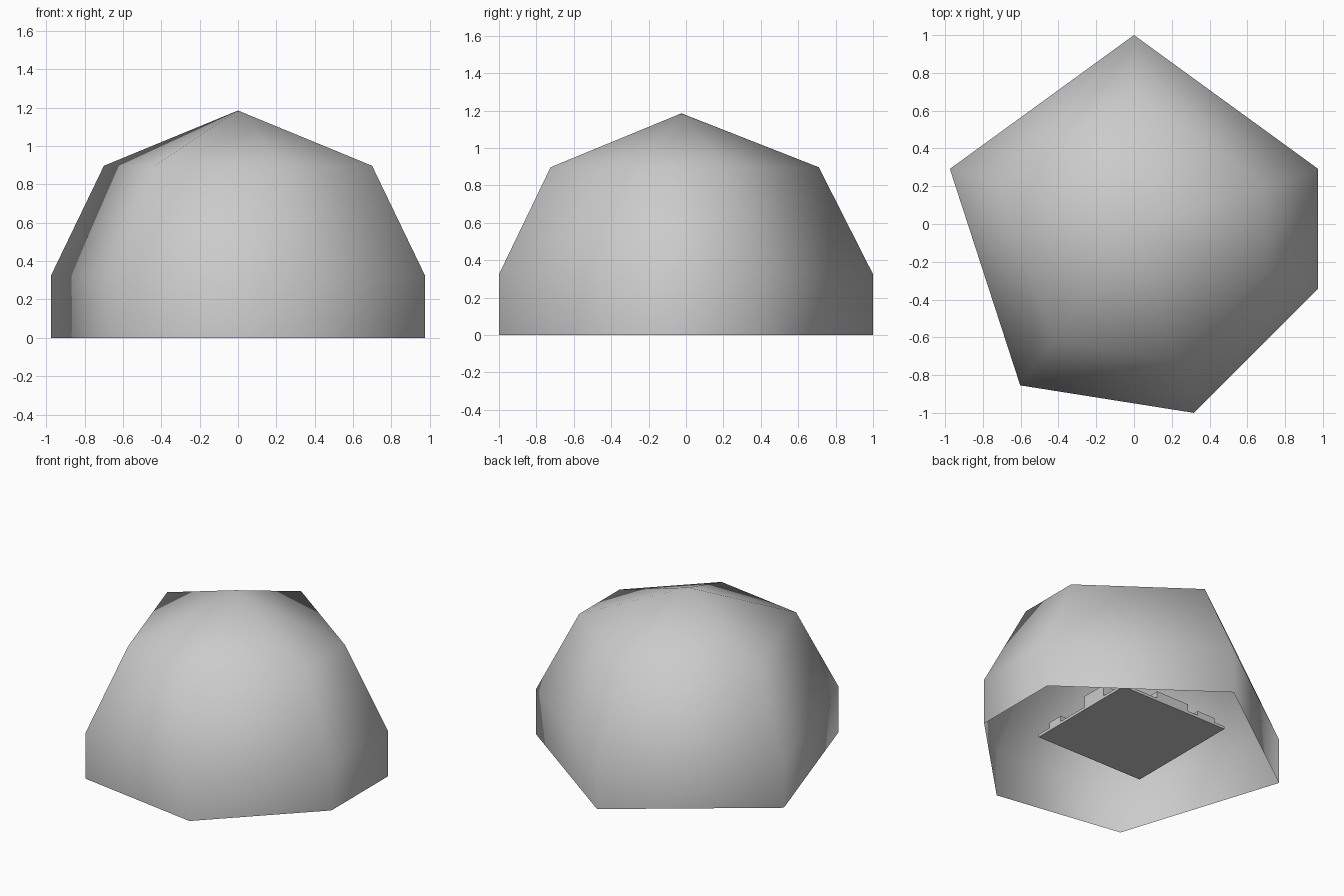
import bpy
import bmesh
from math import sin, cos, radians

cube = bpy.data.objects.get("Cube")
if cube:
    bpy.data.objects.remove(cube, do_unlink=True)

CENTRE_Y = -0.025


def make_material(name, value):
    mat = bpy.data.materials.new(name)
    mat.use_nodes = True
    colour = (value, value, value, 1)
    mat.diffuse_color = colour
    mat.node_tree.nodes["Principled BSDF"].inputs["Base Color"].default_value = colour
    return mat


grey = make_material("light grey", 0.6)


def finish(bm, name, smooth=False):
    bmesh.ops.recalc_face_normals(bm, faces=bm.faces)
    mesh = bpy.data.meshes.new(name)
    bm.to_mesh(mesh)
    bm.free()
    mesh.materials.append(grey)
    for poly in mesh.polygons:
        poly.use_smooth = smooth
    obj = bpy.data.objects.new(name, mesh)
    bpy.context.collection.objects.link(obj)
    return obj


def box(name, low, high):
    bm = bmesh.new()
    bmesh.ops.create_cube(bm, size=1)
    for v in bm.verts:
        v.co = [(a + b) / 2 + c * (b - a) for a, b, c in zip(low, high, v.co)]
    return finish(bm, name)


# Open six-sided dome: pentagon corners with one corner split in two
angles = [radians(a) for a in (90, 162, 234, 288, 342, 378)]
profile = [(1.025, 0), (1.025, 0.325), (0.735, 0.897)]
bm = bmesh.new()
rings = [[bm.verts.new((r * cos(a), CENTRE_Y + r * sin(a), z)) for a in angles]
         for r, z in profile]
apex = bm.verts.new((0, CENTRE_Y, 1.185))
count = len(angles)
for i in range(count):
    j = (i + 1) % count
    for low, high in zip(rings, rings[1:]):
        bm.faces.new((low[i], low[j], high[j], high[i]))
    bm.faces.new((rings[-1][i], rings[-1][j], apex))
finish(bm, "dome_shell", smooth=True)

# Square board held inside the dome
half = 0.425
board_bottom, board_top = 0.15, 0.17
front, back = CENTRE_Y - half, CENTRE_Y + half
box("board", (-half, front, board_bottom), (half, back, board_top))

# Small connectors along two edges of the board
box("side_connector_small", (0.34, -0.34, board_top), (half, -0.23, 0.21))
box("side_connector_large", (0.28, 0.01, board_top), (half, 0.2, 0.25))
box("back_connector_large", (-0.12, back - 0.15, board_top), (0.14, back, 0.22))
box("back_connector_small", (-0.34, back - 0.1, board_top), (-0.2, back, 0.2))
